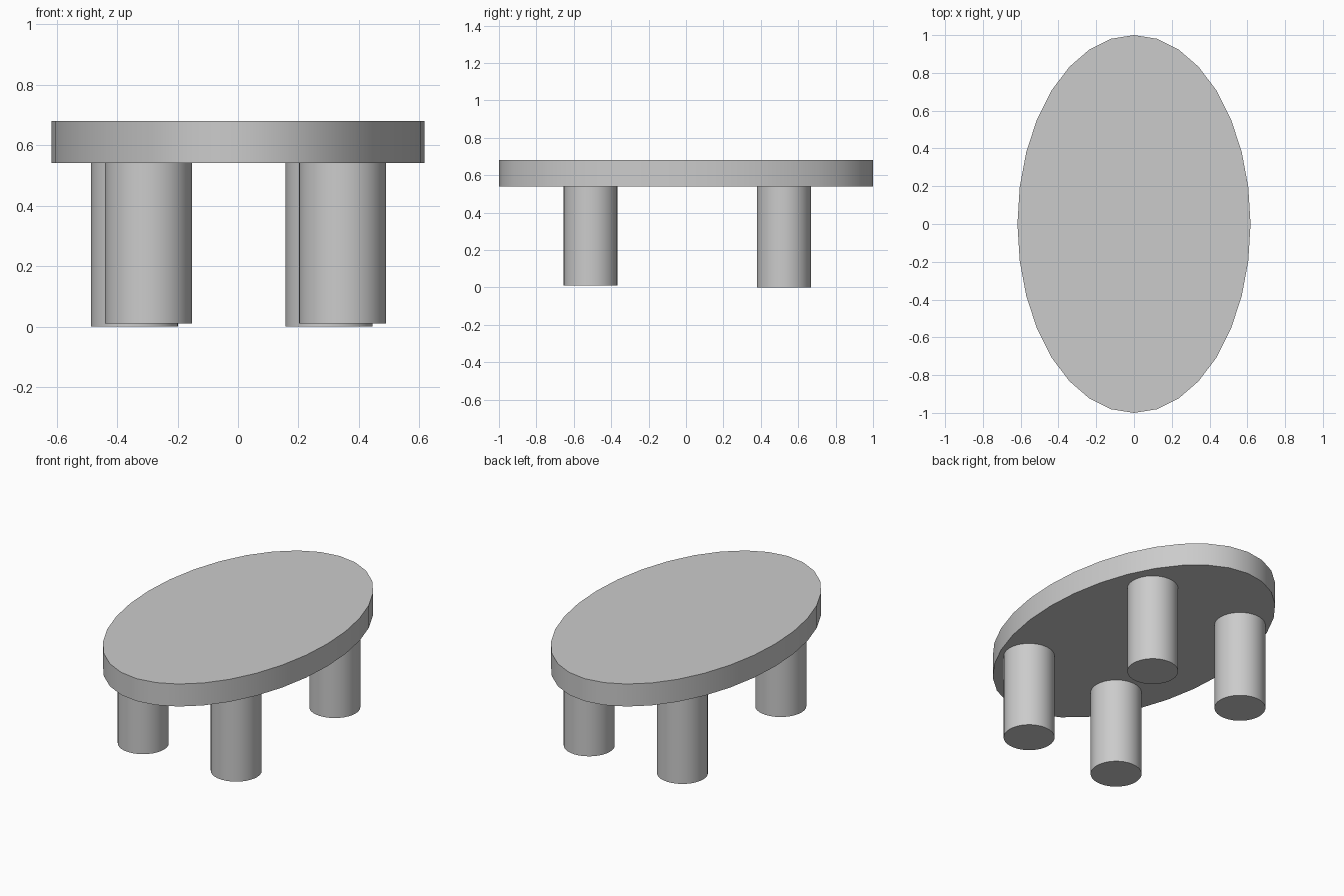
import bpy

if "Cube" in bpy.data.objects:
    bpy.data.objects.remove(bpy.data.objects["Cube"])


def cylinder(name, x, y, z0, z1, rx, ry):
    """Upright 32-sided (elliptical) cylinder from z0 to z1."""
    bpy.ops.mesh.primitive_cylinder_add(vertices=32, radius=1, depth=1,
                                        location=(x, y, (z0 + z1) / 2))
    ob = bpy.context.object
    ob.name = name
    ob.scale = (rx, ry, z1 - z0)
    bpy.ops.object.transform_apply(location=False, rotation=False, scale=True)
    bpy.ops.object.shade_smooth_by_angle()
    return ob


TOP_BOTTOM, TOP_SURFACE, LEG_RADIUS = 0.54, 0.68, 0.144

# Oval table top
cylinder("table_top", 0, 0, TOP_BOTTOM, TOP_SURFACE, 0.617, 1.0)

# Four round legs, the front pair slightly shorter and shifted
legs = {
    "front_left_leg": (-0.296, -0.51, 0.01),
    "front_right_leg": (0.345, -0.51, 0.01),
    "back_left_leg": (-0.342, 0.523, 0.0),
    "back_right_leg": (0.301, 0.523, 0.0),
}
for name, (x, y, z0) in legs.items():
    cylinder(name, x, y, z0, TOP_BOTTOM + 0.005, LEG_RADIUS, LEG_RADIUS)
